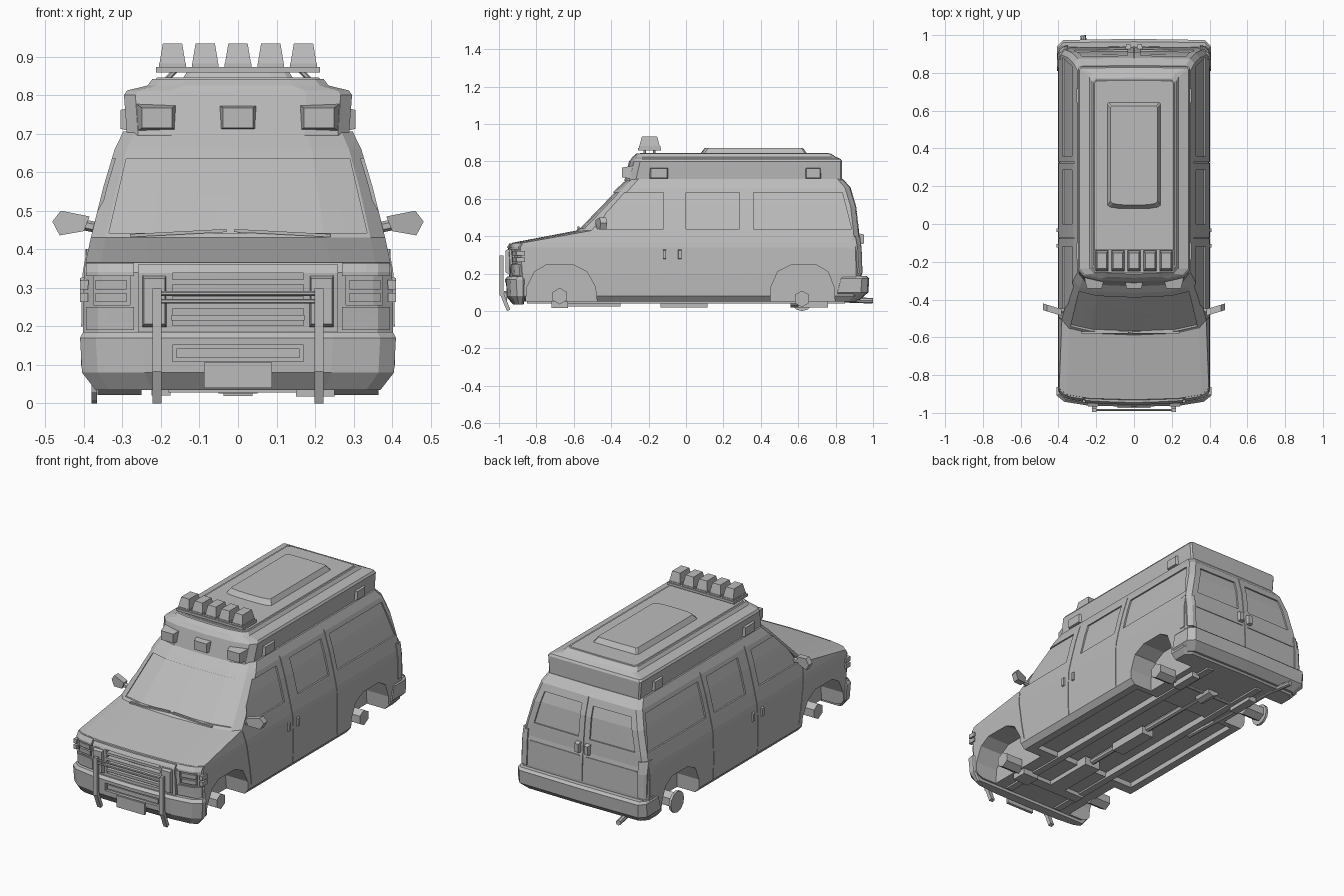
import bpy, bmesh
from math import radians
from mathutils import Matrix, Vector

cube = bpy.data.objects.get("Cube")
if cube:
    bpy.data.objects.remove(cube)

grey = bpy.data.materials.new("plain_grey")
grey.use_nodes = True
grey.diffuse_color = (0.5, 0.5, 0.5, 1)
grey.node_tree.nodes["Principled BSDF"].inputs["Base Color"].default_value = (0.5, 0.5, 0.5, 1)
SIDES = ((1, "left"), (-1, "right"))


def finish(name, bm):
    bmesh.ops.recalc_face_normals(bm, faces=bm.faces)
    mesh = bpy.data.meshes.new(name)
    bm.to_mesh(mesh)
    bm.free()
    mesh.materials.append(grey)
    obj = bpy.data.objects.new(name, mesh)
    bpy.context.collection.objects.link(obj)
    return obj


def block(name, centre, size, taper=1.0, direction=(0, 0, 1), tilt=None):
    """Box whose far end along direction is scaled by taper."""
    bm = bmesh.new()
    bmesh.ops.create_cube(bm, size=1)
    d = Vector(direction)
    for v in bm.verts:
        if v.co.dot(d) > 0:
            along = d * v.co.dot(d)
            v.co = along + (v.co - along) * taper
        v.co = Vector(a * b for a, b in zip(v.co, size))
    if tilt:
        bm.transform(Matrix.Rotation(radians(tilt[1]), 4, tilt[0]))
    bm.transform(Matrix.Translation(centre))
    return finish(name, bm)


def rod(name, a, b, radius, sides=8):
    a, b = Vector(a), Vector(b)
    bm = bmesh.new()
    bmesh.ops.create_cone(bm, cap_ends=True, segments=sides, radius1=radius,
                          radius2=radius, depth=(b - a).length)
    turn = (b - a).to_track_quat('Z', 'Y').to_matrix().to_4x4()
    bm.transform(Matrix.Translation((a + b) / 2) @ turn)
    return finish(name, bm)


def prism(bm, points, shift):
    base = bm.faces.new([bm.verts.new(p) for p in points])
    out = bmesh.ops.extrude_face_region(bm, geom=[base])["geom"]
    bmesh.ops.translate(bm, vec=shift, verts=[v for v in out if isinstance(v, bmesh.types.BMVert)])


def half_ring(yf, yb, w, c, cb):
    """Plan outline of one half, from front centre to back centre."""
    return [(0, yf), (.6 * w, yf + .12 * c), (.9 * w, yf + .45 * c), (w, yf + c),
            (w, yb - cb), (w - .8 * cb, yb - .15 * cb), (0, yb)]


def loft(name, levels):
    bm = bmesh.new()
    rings = []
    for z, *shape in levels:
        half = half_ring(*shape)
        outline = half + [(-x, y) for x, y in half[-2:0:-1]]
        rings.append([bm.verts.new((x, y, z)) for x, y in outline])
    for lo, hi in zip(rings, rings[1:]):
        for i in range(len(lo)):
            j = (i + 1) % len(lo)
            bm.faces.new((lo[i], lo[j], hi[j], hi[i]))
    bm.faces.new(rings[0])
    bm.faces.new(rings[-1])
    return finish(name, bm)


# Body levels: height, front y, back y, half width, front and back corner
BODY = [(.05, -.9, .91, .375, .06, .04), (.08, -.935, .935, .4, .06, .04),
        (.2, -.935, .94, .403, .06, .03), (.34, -.945, .935, .4, .06, .03),
        (.365, -.93, .93, .396, .06, .03), (.43, -.588, .925, .382, .08, .03),
        (.56, -.463, .91, .35, .08, .03), (.66, -.365, .88, .32, .07, .03),
        (.705, -.315, .84, .298, .06, .03)]


def at_height(z):
    for a, b in zip(BODY, BODY[1:]):
        if z <= b[0]:
            t = (z - a[0]) / (b[0] - a[0])
            return [p + (q - p) * t for p, q in zip(a, b)][1:]
    return BODY[-1][1:]


def end_y(x, z, back):
    half = half_ring(*at_height(z))
    line = half[:3:-1] if back else half[:4]
    for (x0, y0), (x1, y1) in zip(line, line[1:]):
        if abs(x) <= x1:
            return y0 + (y1 - y0) * (abs(x) - x0) / (x1 - x0)
    return line[-1][1]


def on_body(face, u, v, d):
    if face in (1, -1):
        return (face * (at_height(v)[2] + d), u, v)
    back = face == "back"
    return (u, end_y(u, v, back) + (d if back else -d), v)


def panel(bm, face, corners, low, high, nu=6, nv=6):
    """Closed slab following the body between two offsets."""
    a, b, c, d = (Vector(p) for p in corners)
    grids = []
    for off in (low, high):
        grids.append([[bm.verts.new(on_body(face, *a.lerp(b, i / nu).lerp(d.lerp(c, i / nu), j / nv), off))
                       for i in range(nu + 1)] for j in range(nv + 1)])
    for g in grids:
        for j in range(nv):
            for i in range(nu):
                bm.faces.new((g[j][i], g[j][i + 1], g[j + 1][i + 1], g[j + 1][i]))
    p, q = grids
    rim = ([(0, i) for i in range(nu)] + [(j, nu) for j in range(nv)] +
           [(nv, i) for i in range(nu, 0, -1)] + [(j, 0) for j in range(nv, 0, -1)])
    for (j, i), (l, k) in zip(rim, rim[1:] + rim[:1]):
        bm.faces.new((p[j][i], p[l][k], q[l][k], q[j][i]))


def raised(name, face, corners, height):
    bm = bmesh.new()
    panel(bm, face, corners, -.012, height, 4, 3)
    return finish(name, bm)


def cut_with(target, cutter):
    cutter.hide_render = True
    mod = target.modifiers.new("cut", 'BOOLEAN')
    mod.operation, mod.solver, mod.object = 'DIFFERENCE', 'EXACT', cutter
    bpy.context.view_layer.objects.active = target
    bpy.ops.object.modifier_apply(modifier=mod.name)
    bpy.data.objects.remove(cutter)


def rect(u0, u1, v0, v1):
    return [(u0, v0), (u1, v0), (u1, v1), (u0, v1)]


body = loft("van_body", BODY)

# Wheel arches
FRONT_ARCH = [(-.86, 0), (-.85, .13), (-.81, .21), (-.75, .245), (-.6, .245), (-.53, .21), (-.485, .13), (-.47, 0)]
REAR_ARCH = [(.45, 0), (.455, .13), (.49, .21), (.56, .245), (.7, .245), (.76, .21), (.79, .13), (.8, 0)]
bm = bmesh.new()
for s, _ in SIDES:
    for arch in (FRONT_ARCH, REAR_ARCH):
        prism(bm, [(s * .26, y, z) for y, z in arch], (s * .3, 0, 0))
cut_with(body, finish("arch_cutter", bm))

# Recessed floor
cut_with(body, block("floor_cutter", (0, 0, .045), (.66, .84, .07)))

# Windows, door seams, grille and lamp recesses
bm = bmesh.new()
for s, _ in SIDES:
    for corners in ([(-.475, .44), (-.12, .44), (-.12, .635), (-.365, .635)],
                    rect(0, .285, .44, .635), [(.36, .44), (.885, .44), (.835, .635), (.36, .635)]):
        panel(bm, s, corners, -.009, .02)
    for y in (-.075, .325):
        panel(bm, s, rect(y - .002, y + .002, .08, .67), -.005, .02, 1, 12)
    panel(bm, s, [(-.452, .1), (-.448, .1), (-.504, .42), (-.508, .42)], -.005, .02, 1, 8)
    panel(bm, "back", [(s * .035, .44), (s * .32, .44), (s * .275, .62), (s * .035, .62)], -.009, .02)
    panel(bm, "front", rect(*sorted((s * .28, s * .375)), .255, .33), -.01, .03, 4, 4)
panel(bm, "back", rect(-.002, .002, .2, .66), -.005, .02, 1, 12)
panel(bm, "front", [(-.335, .442), (.335, .442), (.29, .635), (-.29, .635)], -.01, .02, 12)
panel(bm, "front", rect(-.17, .17, .202, .338), -.02, .03)
cut_with(body, finish("detail_cutter", bm))

# Raised roof, lid and hatch
loft("raised_roof", [(.695, -.33, .835, .288, .06, .01), (.8, -.305, .835, .296, .06, .01),
                     (.812, -.295, .828, .288, .06, .01), (.825, -.285, .8, .235, .05, .02),
                     (.842, -.265, .775, .222, .04, .02)])
loft("roof_lid", [(.84, -.25, .765, .215, .03, .015), (.846, -.245, .76, .21, .03, .015)])
loft("roof_hatch", [(.845, .08, .645, .142, .02, .01), (.873, .1, .625, .125, .02, .01)])

# Marker lamps around the raised roof
for x in (-.21, 0, .21):
    block("front_marker_lamp", (x, -.312, .741), (.108, .06, .072), .72, (0, -1, 0))
for s, side in SIDES:
    for y, length in ((-.145, .115), (.68, .095)):
        block(side + "_marker_lamp", (s * .288, y, .737), (.034, length, .065), .75, (s, 0, 0))

# Roof light bar
block("light_bar", (0, -.195, .866), (.425, .125, .014))
for x in (-.17, -.085, 0, .085, .17):
    block("roof_lamp_base", (x, -.195, .877), (.07, .115, .01))
    block("roof_lamp", (x, -.195, .907), (.068, .11, .054), .74)
for s, side in SIDES:
    for y in (-.22, -.17):
        rod(side + "_light_bar_leg", (s * .19, y, .835), (s * .16, y, .867), .007, 6)

# Bumpers
bumper = loft("front_bumper", [(.035, -.925, -.868, .37, .03, .01), (.08, -.963, -.862, .405, .06, .01),
                               (.17, -.968, -.862, .41, .06, .01), (.185, -.955, -.865, .402, .06, .01)])
cut_with(bumper, block("vent_cutter", (0, -.965, .13), (.34, .04, .044)))
block("bumper_vent_bar", (0, -.945, .13), (.32, .02, .024))
loft("rear_bumper", [(.06, .8, .93, .37, .01, .03), (.1, .8, .975, .408, .01, .04),
                     (.175, .82, .98, .408, .01, .04), (.188, .83, .965, .398, .01, .03)])
block("number_plate", (0, -.965, .073), (.176, .016, .066))

# Grille with surround and slats
raised("grille_top", "front", rect(-.26, .26, .338, .36), .012)
raised("grille_bottom", "front", rect(-.26, .26, .182, .202), .012)
for s, side in SIDES:
    raised(side + "_grille_post", "front", rect(*sorted((s * .17, s * .26)), .202, .338), .012)
    block(side + "_grille_lamp", (s * .217, -.955, .265), (.062, .02, .135), .88, (0, -1, 0))
for z in (.222, .253, .284, .315):
    block("grille_slat", (0, -.932, z), (.345, .034, .014))

# Brush guard
for s, side in SIDES:
    block(side + "_guard_upright", (s * .21, -.986, .19), (.024, .02, .215))
    block(side + "_guard_foot", (s * .21, -.967, .05), (.024, .02, .1), tilt=('X', 22))
for z in (.265, .285):
    rod("guard_bar", (-.21, -.985, z), (.21, -.985, z), .006, 6)

# Head and tail lamps, mirrors, handles and wipers
MIRROR = [(.385, .485), (.46, .5), (.482, .472), (.463, .436), (.4, .447)]
for s, side in SIDES:
    raised(side + "_headlamp_brow", "front", rect(*sorted((s * .27, s * .395)), .33, .364), .008)
    raised(side + "_headlamp_sill", "front", rect(*sorted((s * .27, s * .395)), .19, .25), .008)
    for z in (.275, .308):
        raised(side + "_head_lamp", "front", rect(*sorted((s * .29, s * .37)), z - .012, z + .012), .002)
        raised(side + "_corner_lamp", s, rect(-.905, -.862, z - .012, z + .012), .009)
    raised(side + "_tail_lamp", "back", rect(*sorted((s * .35, s * .396)), .2, .4), .008)
    raised(side + "_tail_lamp_side", s, rect(.87, .905, .2, .4), .004)
    rod(side + "_mirror_arm", (s * .36, -.46, .455), (s * .41, -.46, .465), .014, 6)
    bm = bmesh.new()
    prism(bm, [(s * x, -.485 + .3 * (x - .385), z) for x, z in MIRROR], (0, .035, 0))
    finish(side + "_mirror", bm)
    for y in (-.115, -.033):
        block(side + "_door_handle", (s * .402, y, .303), (.016, .02, .055), .8, (s, 0, 0))
    block(side + "_rear_handle", (s * .03, .938, .385), (.03, .025, .06), .8, (0, 1, 0))
    block(side + "_wiper", (s * .135 - .02, -.575, .442), (.25, .012, .008), tilt=('Y', s * 3))
    raised(side + "_rear_trim", "back", rect(*sorted((s * .02, s * .34)), .336, .342), .004)

# Underside: rails, drive shaft, axles, hubs and exhaust
for s, side in SIDES:
    block(side + "_frame_rail", (s * .17, 0, .058), (.04, 1.7, .035))
    for y, z in ((-.675, .08), (.62, .065)):
        rod(side + "_hub", (s * .25, y, z), (s * .365, y, z), .044, 6)
    block(side + "_rear_spring", (s * .2, .68, .035), (.05, .16, .03))
block("left_steering_arm", (.2, -.675, .035), (.1, .09, .035))
rod("brake_disc", (-.366, .62, .06), (-.38, .62, .06), .06, 12)
rod("drive_shaft", (0, -.4, .06), (0, .62, .06), .018)
rod("rear_axle", (-.3, .62, .065), (.3, .62, .065), .022)
rod("rear_differential", (0, .56, .06), (0, .67, .06), .04)
block("gearbox", (0, -.5, .05), (.1, .3, .05))
block("transfer_case", (0, -.01, .042), (.075, .25, .045))
block("front_crossmember", (0, -.675, .045), (.36, .06, .035))
rod("exhaust_pipe", (-.22, .2, .06), (-.25, .87, .06), .014)
rod("exhaust_tip", (-.25, .86, .06), (-.27, .998, .055), .015)
